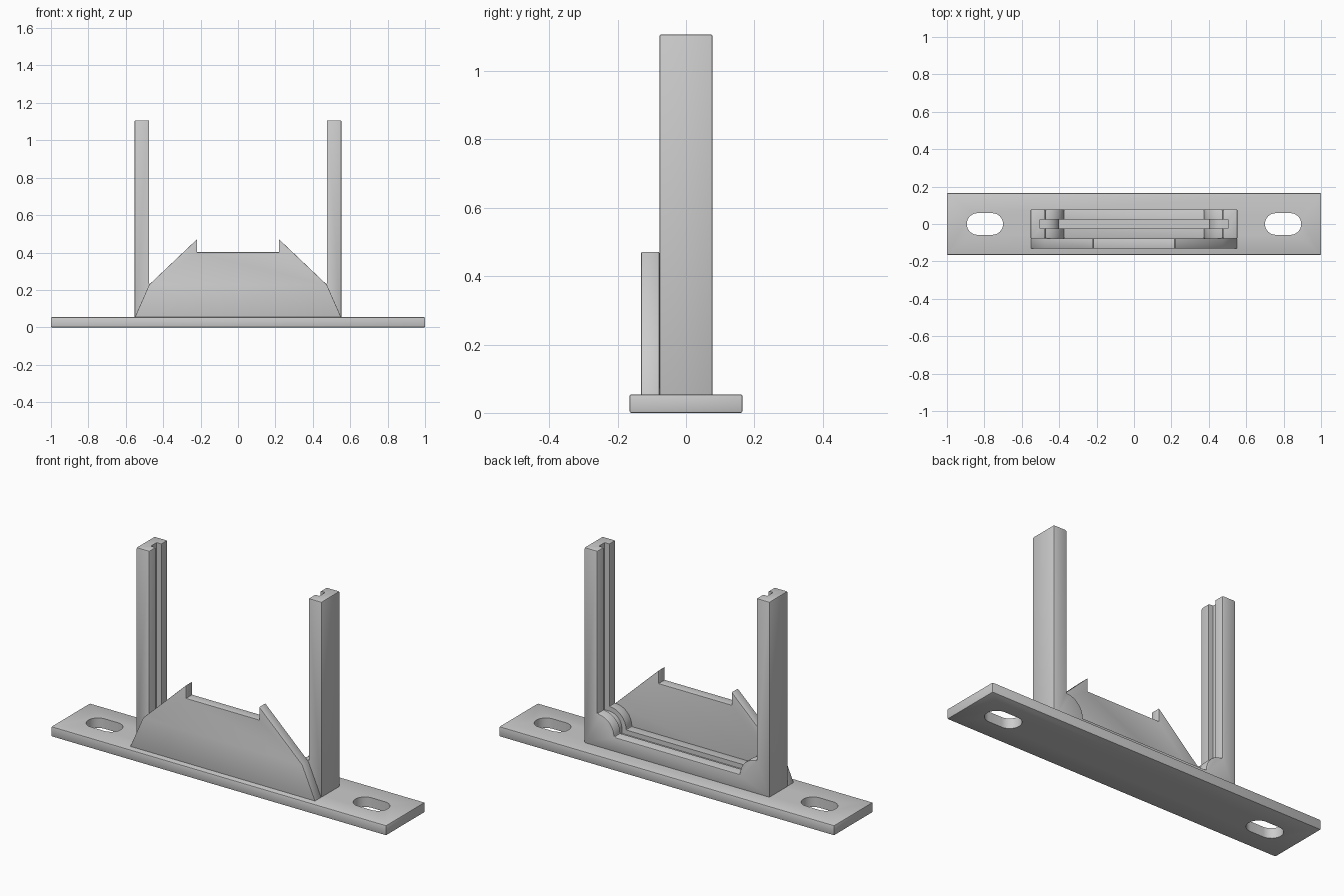
import bpy, bmesh, math

if "Cube" in bpy.data.objects:
    bpy.data.objects.remove(bpy.data.objects["Cube"])


def extrude_profile(name, points, lo, hi, axis="y"):
    """Solid from a closed outline, extruded along y (outline x,z) or z (outline x,y)."""
    bm = bmesh.new()
    place = (lambda a, b: (a, lo, b)) if axis == "y" else (lambda a, b: (a, b, lo))
    face = bm.faces.new([bm.verts.new(place(a, b)) for a, b in points])
    top = bmesh.ops.extrude_face_region(bm, geom=[face])["geom"]
    shift = (0, hi - lo, 0) if axis == "y" else (0, 0, hi - lo)
    bmesh.ops.translate(bm, vec=shift, verts=[g for g in top if isinstance(g, bmesh.types.BMVert)])
    bmesh.ops.recalc_face_normals(bm, faces=bm.faces[:])
    mesh = bpy.data.meshes.new(name)
    bm.to_mesh(mesh)
    bm.free()
    ob = bpy.data.objects.new(name, mesh)
    bpy.context.collection.objects.link(ob)
    return ob


def finish(ob, bevel, cutters=()):
    """Soften outer edges, cut the openings, then shade."""
    mod = ob.modifiers.new("soft_edges", "BEVEL")
    mod.width, mod.segments, mod.limit_method = bevel, 2, "ANGLE"
    mod.angle_limit = math.radians(40)
    for c in cutters:
        mod = ob.modifiers.new("cut", "BOOLEAN")
        mod.operation, mod.solver, mod.object = "DIFFERENCE", "EXACT", c
        c.hide_render = True
    bpy.ops.object.select_all(action="DESELECT")
    ob.select_set(True)
    bpy.context.view_layer.objects.active = ob
    for m in list(ob.modifiers):
        bpy.ops.object.modifier_apply(modifier=m.name)
    bpy.ops.object.shade_smooth_by_angle(angle=math.radians(30))
    for c in cutters:
        bpy.data.objects.remove(c, do_unlink=True)


def mirrored(half):
    """Complete a right-hand open outline with its left-hand mirror."""
    return half + [(-x, z) for x, z in reversed(half)]


def corner_arc(r, n=16):
    """Quarter round where post and sill meet, from its top to its inner side."""
    return [(0.475 - r * math.sin(i / n * math.pi / 2),
             0.13 + r * math.cos(i / n * math.pi / 2)) for i in range(n + 1)]


def slot(cx, half=0.097, r=0.058, n=16):
    pts = []
    for side, start in ((1, -90), (-1, 90)):
        for i in range(n + 1):
            a = math.radians(start + 180 * i / n)
            pts.append((cx + side * (half - r) + r * math.cos(a), r * math.sin(a)))
    return extrude_profile("slot_cutter", pts, -0.1, 0.2, "z")


# Base plate with two mounting slots
base = extrude_profile("base_plate", [(-1, -0.165), (1, -0.165), (1, 0.165), (-1, 0.165)], 0, 0.054, "z")
finish(base, 0.005, [slot(-0.797), slot(0.797)])

# U-shaped frame: two posts, sill and rounded inner corners
frame = extrude_profile("holder_frame",
                        mirrored([(0.553, 0.05), (0.553, 1.107), (0.475, 1.107)] + corner_arc(0.1)),
                        -0.078, 0.078)
# Groove running down both posts, over the corners and along the sill
groove = extrude_profile("groove_cutter",
                         mirrored([(0.503, 1.2), (0.503, 0.205)] + corner_arc(0.075) + [(0.4, 0.105)]),
                         -0.025, 0.025)
finish(frame, 0.006, [groove])

# Front panel with a notched top edge
panel = extrude_profile("front_panel",
                        mirrored([(0.553, 0.05), (0.475, 0.228), (0.218, 0.472), (0.218, 0.402)]),
                        -0.131, -0.078)
finish(panel, 0.002)
